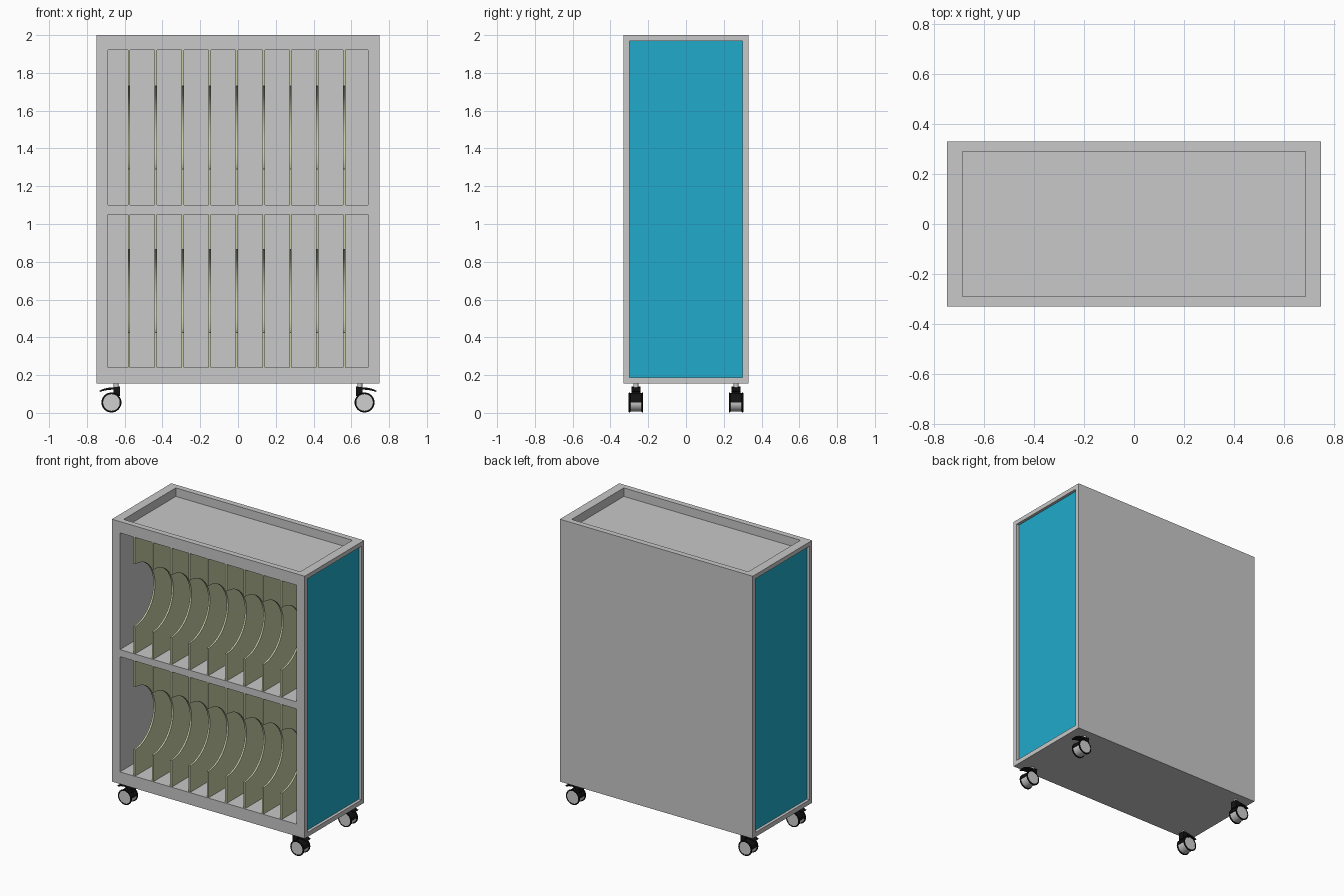
import bpy, bmesh, math
from mathutils import Matrix, Vector

if "Cube" in bpy.data.objects:
    bpy.data.objects.remove(bpy.data.objects["Cube"], do_unlink=True)


def material(name, rgb):
    m = bpy.data.materials.new(name)
    m.use_nodes = True
    m.diffuse_color = (*rgb, 1)
    m.node_tree.nodes["Principled BSDF"].inputs["Base Color"].default_value = (*rgb, 1)
    return m


GREY = material("light grey", (0.58, 0.58, 0.58))
BLUE = material("panel blue", (0.015, 0.41, 0.6))
OLIVE = material("pale olive", (0.58, 0.6, 0.38))
BLACK = material("black", (0.006, 0.006, 0.006))
WHEEL = material("wheel grey", (0.62, 0.62, 0.62))


def finish(name, bm, mat, smooth=False):
    bmesh.ops.recalc_face_normals(bm, faces=bm.faces)
    me = bpy.data.meshes.new(name)
    bm.to_mesh(me)
    bm.free()
    me.materials.append(mat)
    ob = bpy.data.objects.new(name, me)
    bpy.context.collection.objects.link(ob)
    if smooth:
        bpy.ops.object.select_all(action="DESELECT")
        ob.select_set(True)
        bpy.context.view_layer.objects.active = ob
        bpy.ops.object.shade_smooth_by_angle(angle=math.radians(35))
    return ob


def box(name, x, y, z, mat):
    """Box from (low, high) ranges."""
    bm = bmesh.new()
    size = [r[1] - r[0] for r in (x, y, z)]
    mid = [(r[0] + r[1]) / 2 for r in (x, y, z)]
    bmesh.ops.create_cube(bm, size=1, matrix=Matrix.Translation(mid) @ Matrix.Diagonal((*size, 1)))
    return finish(name, bm, mat)


def prism(name, points, start, depth, mat, smooth=False):
    """Extrude a closed 3D outline along a vector."""
    bm = bmesh.new()
    face = bm.faces.new([bm.verts.new(Vector(p) + Vector(start)) for p in points])
    ext = bmesh.ops.extrude_face_region(bm, geom=[face])
    bmesh.ops.translate(bm, vec=depth, verts=[v for v in ext["geom"] if isinstance(v, bmesh.types.BMVert)])
    return finish(name, bm, mat, smooth)


def ring(name, centre, inner, outer, width, mat):
    """Ring around the y axis."""
    bm = bmesh.new()
    prof = [(inner, -1), (outer - .003, -1), (outer, -.4), (outer, .4), (outer - .003, 1), (inner, 1)]
    vs = [bm.verts.new((r, w * width / 2, 0)) for r, w in prof]
    edges = [bm.edges.new((vs[i], vs[(i + 1) % len(vs)])) for i in range(len(vs))]
    bmesh.ops.spin(bm, geom=vs + edges, cent=(0, 0, 0), axis=(0, 1, 0), angle=math.tau, steps=32)
    bmesh.ops.remove_doubles(bm, verts=bm.verts, dist=1e-5)
    bmesh.ops.translate(bm, vec=centre, verts=bm.verts)
    return finish(name, bm, mat, True)


# Cabinet shell with shelf openings, top tray and side recesses
W, D, BASE, TOP = 0.75, 0.33, 0.155, 2.0
IN_X, IN_Y = 0.687, 0.29
SHELVES = {"lower": (0.24, 1.05), "upper": (1.10, 1.92)}

cabinet = box("cabinet", (-W, W), (-D, D), (BASE, TOP), GREY)
cutters = [box("cutter", (-IN_X, IN_X), (-0.4, IN_Y), z, GREY) for z in SHELVES.values()]
cutters.append(box("cutter", (-IN_X, IN_X), (-IN_Y, IN_Y), (1.94, 2.1), GREY))
for s in (-1, 1):
    cutters.append(box("cutter", sorted((s * 0.725, s * 0.8)), (-0.3, 0.3), (0.187, 1.97), GREY))
for c in cutters:
    mod = cabinet.modifiers.new("cut", "BOOLEAN")
    mod.operation, mod.solver, mod.object = "DIFFERENCE", "EXACT", c
bpy.context.view_layer.update()
cut_mesh = bpy.data.meshes.new_from_object(cabinet.evaluated_get(bpy.context.evaluated_depsgraph_get()))
cabinet.modifiers.clear()
cabinet.data = cut_mesh
for c in cutters:
    bpy.data.objects.remove(c, do_unlink=True)

# Coloured side panels
for s, side in ((1, "left"), (-1, "right")):
    box(side + "_panel", sorted((s * 0.722, s * 0.73)), (-0.3, 0.3), (0.187, 1.97), BLUE)

# Dividers with a half-round cutout in the front edge
FRONT, R, THICK = -0.327, 0.22, 0.013
for level, (z0, z1) in SHELVES.items():
    mid = (z0 + z1) / 2
    outline = [(0, FRONT, z0), (0, IN_Y, z0), (0, IN_Y, z1), (0, FRONT, z1)]
    for i in range(33):
        a = math.pi * (0.5 - i / 32)
        outline.append((0, FRONT + R * math.cos(a), mid + R * math.sin(a)))
    for i in range(9):
        x = -0.577 + i * 0.1425 - THICK / 2
        prism(f"{level}_divider_{i + 1}", outline, (x, 0, 0), (THICK, 0, 0), OLIVE, True)


# Casters
def caster(label, sx, sy):
    cx, cy, cz = sx * 0.67, sy * 0.265, 0.055
    bm = bmesh.new()
    bmesh.ops.create_cone(bm, cap_ends=True, segments=32, radius1=0.047, radius2=0.047, depth=0.074,
                          matrix=Matrix.Translation((cx, cy, cz)) @ Matrix.Rotation(math.pi / 2, 4, "X"))
    finish(label + "_wheel", bm, WHEEL, True)
    for s in (-1, 1):
        ring(f"{label}_tyre_{'back' if s > 0 else 'front'}", (cx, cy + s * 0.034, cz), 0.044, 0.053, 0.009, BLACK)
    # housing between the tyres
    half = [(0.05 * math.cos(math.pi * i / 16), 0, 0.05 * math.sin(math.pi * i / 16)) for i in range(17)]
    prism(label + "_housing", half, (cx, cy - 0.03, cz), (0, 0.06, 0), BLACK, True)
    # hood: swept brake lever and bracket
    hood = [(0.065, 0.062), (0.04, 0.073), (0.01, 0.079), (-0.02, 0.081), (-0.044, 0.085),
            (-0.044, 0.035), (-0.01, 0.04), (-0.01, 0.069), (0.035, 0.064), (0.06, 0.056)]
    prism(label + "_hood", [(sx * x, 0, z) for x, z in hood],
          (cx, cy - 0.024, cz), (0, 0.048, 0), BLACK)
    bm = bmesh.new()
    bmesh.ops.create_cone(bm, cap_ends=True, segments=16, radius1=0.013, radius2=0.013, depth=0.03,
                          matrix=Matrix.Translation((sx * 0.645, cy, 0.143)))
    finish(label + "_stem", bm, WHEEL, True)


for sx, side in ((1, "left"), (-1, "right")):
    for sy, end in ((-1, "front"), (1, "back")):
        caster(f"{end}_{side}_caster", sx, sy)
